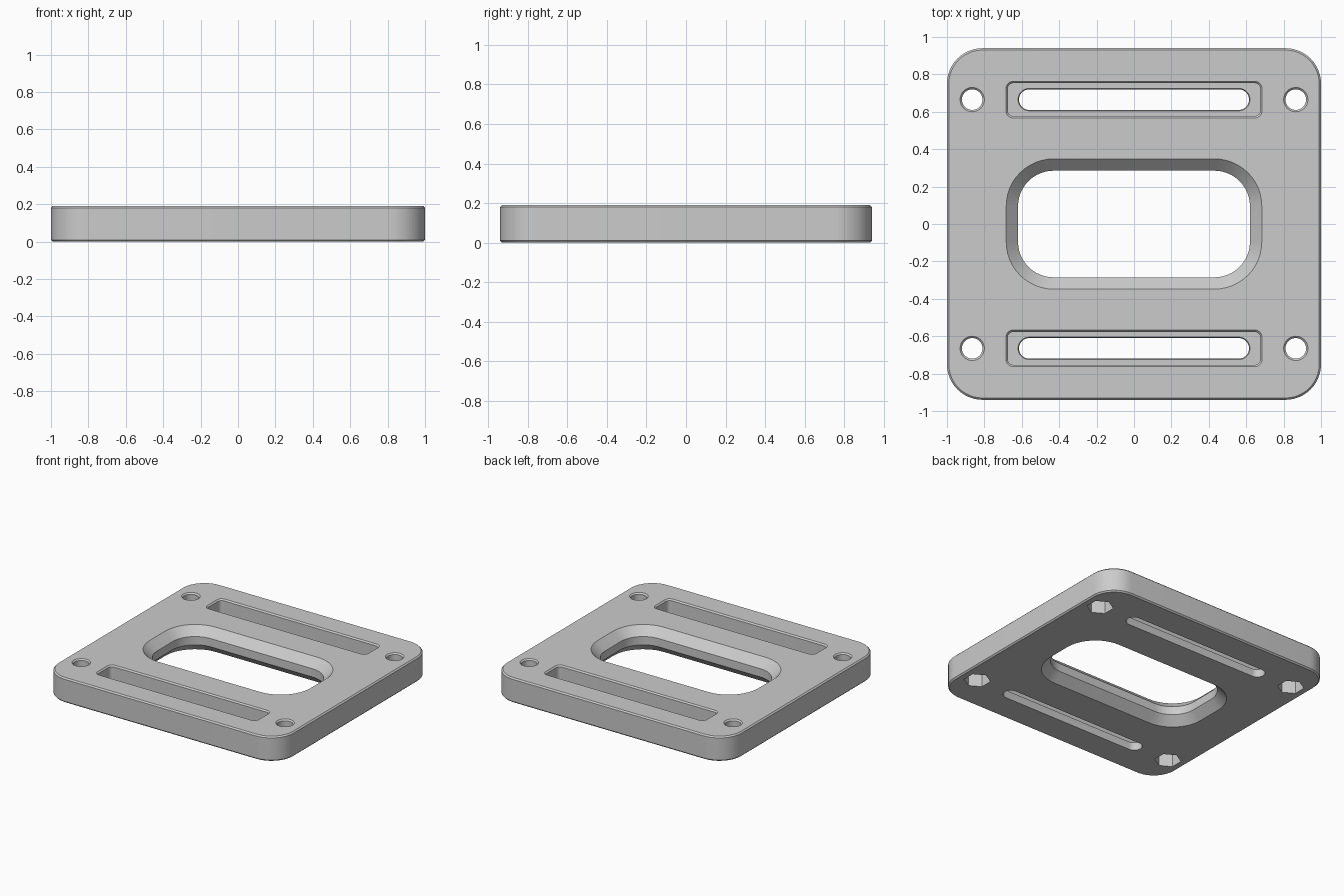
import bpy, bmesh, math

old = bpy.data.objects.get("Cube")
if old:
    bpy.data.objects.remove(old, do_unlink=True)

grey = bpy.data.materials.new("light grey")
grey.use_nodes = True
colour = (0.6, 0.6, 0.6, 1)
grey.diffuse_color = colour
grey.node_tree.nodes["Principled BSDF"].inputs["Base Color"].default_value = colour

HEIGHT = 0.19
THIRD = HEIGHT / 3
EDGE = 0.01
OVER = 0.02


def rounded(hx, hy, r, steps=12):
    """Outline of a rounded rectangle with half sizes hx, hy."""
    pts = []
    for q, (sx, sy) in enumerate(((1, 1), (-1, 1), (-1, -1), (1, -1))):
        for i in range(steps + 1):
            a = math.pi / 2 * (q + i / steps)
            pts.append((sx * (hx - r) + r * math.cos(a), sy * (hy - r) + r * math.sin(a)))
    return pts


def polygon(r, sides, turn=0):
    return [(r * math.cos(turn + i * math.tau / sides), r * math.sin(turn + i * math.tau / sides))
            for i in range(sides)]


def loft(name, layers, at=(0, 0)):
    """Closed solid through (z, outline) layers, bottom to top."""
    bm = bmesh.new()
    rings = [[bm.verts.new((x + at[0], y + at[1], z)) for x, y in pts] for z, pts in layers]
    for low, high in zip(rings, rings[1:]):
        n = len(low)
        for i in range(n):
            j = (i + 1) % n
            bm.faces.new((low[i], low[j], high[j], high[i]))
    bm.faces.new(rings[0][::-1])
    bm.faces.new(rings[-1])
    bmesh.ops.remove_doubles(bm, verts=bm.verts, dist=1e-5)
    bmesh.ops.recalc_face_normals(bm, faces=bm.faces)
    mesh = bpy.data.meshes.new(name)
    bm.to_mesh(mesh)
    bm.free()
    ob = bpy.data.objects.new(name, mesh)
    bpy.context.collection.objects.link(ob)
    mesh.materials.append(grey)
    return ob


def grown(hx, hy, r, by):
    return rounded(hx + by, hy + by, r + by)


# plate with chamfered rim
body = (1.0, 0.94, 0.19)
plate = loft("mounting_plate", [
    (0, grown(*body, -EDGE)), (EDGE, rounded(*body)),
    (HEIGHT - EDGE, rounded(*body)), (HEIGHT, grown(*body, -EDGE))])

# central window, flared towards both faces
window = (0.62, 0.285, 0.19)
flare = THIRD + OVER
cutters = [loft("window_cutter", [
    (-OVER, grown(*window, flare)), (THIRD, rounded(*window)),
    (2 * THIRD, rounded(*window)), (HEIGHT + OVER, grown(*window, flare))])]

recess = (0.675, 0.088, 0.03)
slot = (0.615, 0.055, 0.0549)
for side in (-1, 1):
    at = (0, side * 0.665)
    # strap recess and its through slot
    cutters.append(loft("recess_cutter", [
        (THIRD, rounded(*recess)), (HEIGHT - EDGE, rounded(*recess)),
        (HEIGHT + OVER, grown(*recess, EDGE + OVER))], at))
    cutters.append(loft("slot_cutter", [
        (-OVER, rounded(*slot)), (THIRD - EDGE, rounded(*slot)),
        (THIRD + EDGE, grown(*slot, EDGE))], at))
    # bolt holes with hexagonal nut pockets underneath
    for end in (-1, 1):
        at = (end * 0.865, side * 0.665)
        cutters.append(loft("bolt_cutter", [
            (-OVER, polygon(0.055, 48)), (HEIGHT - EDGE, polygon(0.055, 48)),
            (HEIGHT + OVER, polygon(0.055 + EDGE + OVER, 48))], at))
        cutters.append(loft("nut_cutter", [
            (-OVER, polygon(0.093, 6, math.pi / 2)), (0.1, polygon(0.093, 6, math.pi / 2))], at))

# cut every opening, then discard the cutters
bpy.context.view_layer.objects.active = plate
plate.select_set(True)
for cutter in cutters:
    cutter.hide_render = True
    cut = plate.modifiers.new(cutter.name, "BOOLEAN")
    cut.operation = "DIFFERENCE"
    cut.solver = "EXACT"
    cut.object = cutter
    bpy.ops.object.modifier_apply(modifier=cut.name)
    bpy.data.objects.remove(cutter, do_unlink=True)

bpy.ops.object.shade_smooth_by_angle(angle=math.radians(30))
